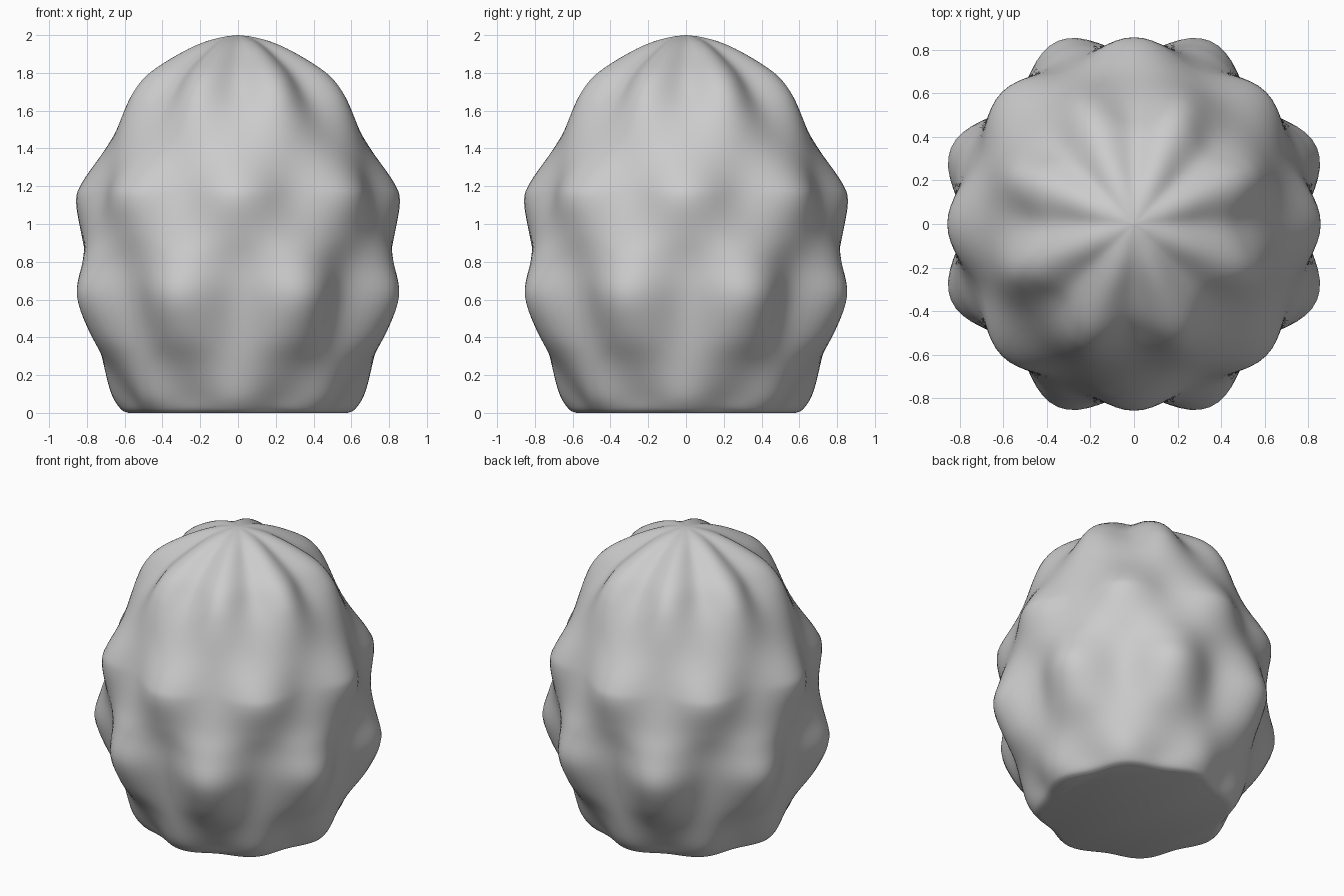
import bpy, bmesh
from math import cos, sin, pi

cube = bpy.data.objects.get("Cube")
if cube:
    bpy.data.objects.remove(cube, do_unlink=True)

LOBES, SEGMENTS, STEPS = 8, 128, 5

# Height, radius along the axis-aligned ridges, radius along the ridges between
PROFILE = [
    (0.0, 0.58, 0.54), (0.02, 0.62, 0.575), (0.1, 0.67, 0.62),
    (0.25, 0.71, 0.71), (0.42, 0.745, 0.83), (0.62, 0.78, 0.91),
    (0.8, 0.8, 0.87), (0.95, 0.83, 0.82), (1.12, 0.857, 0.78),
    (1.22, 0.825, 0.755), (1.4, 0.70, 0.70), (1.58, 0.59, 0.645),
    (1.7, 0.50, 0.59), (1.8, 0.41, 0.50), (1.9, 0.27, 0.335),
    (1.96, 0.165, 0.2), (1.99, 0.075, 0.085), (2.0, 0.0, 0.0),
]


def smooth_path(points, steps):
    """Catmull-Rom curve through the points."""
    ends = [points[0]] + points + [points[-1]]
    path = []
    for p, a, b, q in zip(ends, ends[1:], ends[2:], ends[3:]):
        for i in range(steps):
            t = i / steps
            path.append([a[k] + 0.5 * t * (b[k] - p[k] + t * (
                2 * p[k] - 5 * a[k] + 4 * b[k] - q[k]
                + t * (3 * (a[k] - b[k]) + q[k] - p[k]))) for k in range(3)])
    return path


# Knobbly body: each ring blends between the two ridge profiles
bm = bmesh.new()
rings = []
for z, main, between in smooth_path(PROFILE, STEPS):
    ring = []
    for i in range(SEGMENTS):
        angle = 2 * pi * i / SEGMENTS
        blend = 0.5 + 0.5 * cos(LOBES * angle)
        r = between + (main - between) * blend
        ring.append(bm.verts.new((r * cos(angle), r * sin(angle), z)))
    rings.append(ring)

for low, high in zip(rings, rings[1:]):
    for i in range(SEGMENTS):
        j = (i + 1) % SEGMENTS
        bm.faces.new((low[i], low[j], high[j], high[i]))

# Rounded tip and flat base
tip = bm.verts.new((0, 0, 2))
for i in range(SEGMENTS):
    bm.faces.new((rings[-1][i], rings[-1][(i + 1) % SEGMENTS], tip))
bm.faces.new(rings[0][::-1])

mesh = bpy.data.meshes.new("knobbly_body")
bm.to_mesh(mesh)
bm.free()
body = bpy.data.objects.new("knobbly_body", mesh)
bpy.context.collection.objects.link(body)

grey = bpy.data.materials.new("plain_grey")
grey.use_nodes = True
colour = (0.6, 0.6, 0.6, 1)
grey.diffuse_color = colour
grey.node_tree.nodes["Principled BSDF"].inputs["Base Color"].default_value = colour
mesh.materials.append(grey)

bpy.context.view_layer.objects.active = body
body.select_set(True)
bpy.ops.object.shade_smooth_by_angle(angle=pi / 4)
